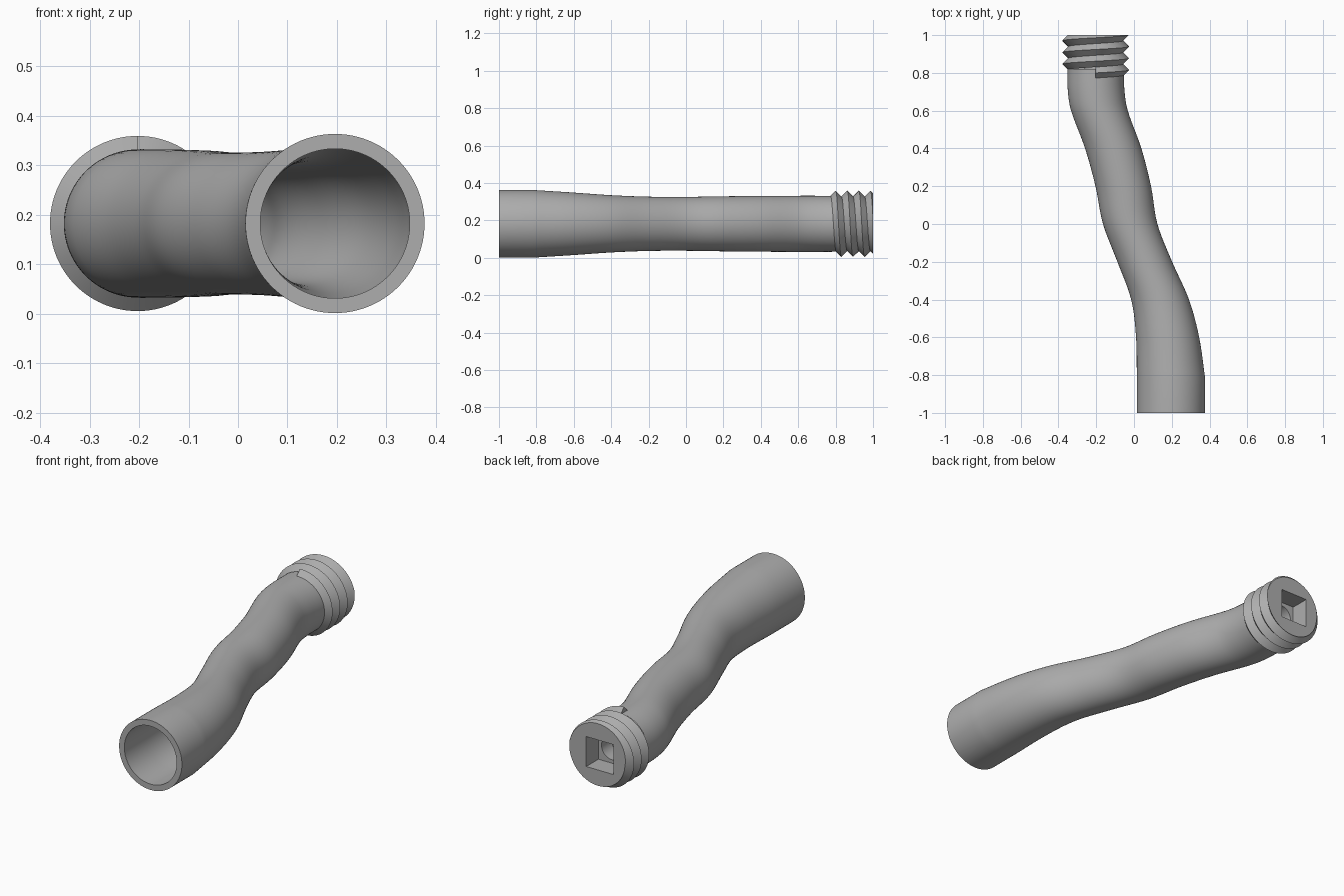
import bpy, bmesh, math

if "Cube" in bpy.data.objects:
    bpy.data.objects.remove(bpy.data.objects["Cube"], do_unlink=True)

N = 96                        # points around every ring
ZC, END_X = 0.182, -0.203     # axis height, axis x at the threaded end
WALL = 0.03

grey = bpy.data.materials.new("plain grey")
grey.use_nodes = True
colour = (0.42, 0.42, 0.42, 1)
grey.diffuse_color = colour
grey.node_tree.nodes["Principled BSDF"].inputs["Base Color"].default_value = colour


def ring(bm, y, cx, radius):
    """Ring across y; radius is a number or a function of the angle."""
    f = radius if callable(radius) else lambda a: radius
    angles = [2 * math.pi * i / N for i in range(N)]
    return [bm.verts.new((cx + f(a) * math.cos(a), y, ZC + f(a) * math.sin(a)))
            for a in angles]


def loft(bm, rings):
    for a, b in zip(rings, rings[1:]):
        for i in range(N):
            j = (i + 1) % N
            bm.faces.new((a[i], a[j], b[j], b[i]))


def finish(bm, name, angle):
    bmesh.ops.remove_doubles(bm, verts=bm.verts, dist=0.00001)
    bmesh.ops.recalc_face_normals(bm, faces=bm.faces)
    mesh = bpy.data.meshes.new(name)
    bm.to_mesh(mesh)
    bm.free()
    mesh.materials.append(grey)
    obj = bpy.data.objects.new(name, mesh)
    bpy.context.collection.objects.link(obj)
    bpy.ops.object.select_all(action="DESELECT")
    obj.select_set(True)
    bpy.context.view_layer.objects.active = obj
    bpy.ops.object.shade_smooth_by_angle(angle=math.radians(angle))
    return obj


# Tube stations: y, centre x, outer radius
STATIONS = [(-0.82, 0.196, 0.181), (-0.6, 0.178, 0.167), (-0.4, 0.138, 0.153),
            (-0.2, 0.057, 0.145), (0.0, -0.020, 0.144), (0.2, -0.057, 0.147),
            (0.4, -0.110, 0.149), (0.6, -0.183, 0.15), (0.7, -0.2, 0.15),
            (0.82, END_X, 0.149)]


def slope(i, k):
    a, b = STATIONS[max(i - 1, 0)], STATIONS[min(i + 1, len(STATIONS) - 1)]
    return (b[k] - a[k]) / (b[0] - a[0])


def path():
    """Smooth samples through the stations, with the straight socket first."""
    out = [(-1.0, 0.196, 0.181)]
    steps = 6
    for i in range(len(STATIONS) - 1):
        p, q = STATIONS[i], STATIONS[i + 1]
        h = q[0] - p[0]
        for s in range(steps):
            t = s / steps
            vals = [(2*t**3 - 3*t**2 + 1) * p[k] + (t**3 - 2*t**2 + t) * h * slope(i, k)
                    + (3*t**2 - 2*t**3) * q[k] + (t**3 - t**2) * h * slope(i + 1, k)
                    for k in (1, 2)]
            out.append((p[0] + t * h, *vals))
    return out + [STATIONS[-1]]


# Hollow curved tube with a narrow hole behind the threaded end
HOLE, FLOOR_Y = 0.06, 0.9
samples = path()
bm = bmesh.new()
outer = [ring(bm, y, x, r) for y, x, r in reversed(samples)]
inner = [ring(bm, y, x, r - WALL) for y, x, r in samples]
hole = [ring(bm, y, END_X, HOLE) for y in (0.82, FLOOR_Y)]
loft(bm, outer + inner + hole)
finish(bm, "curved_tube", 35)

# Helical thread, clipped flat at the end
PITCH, PEAK_Y, PEAK_R, ROOT_R = 0.062, 0.80, 0.177, 0.146


def thread_radius(dist):
    """Radius at a distance along y from the nearest peak."""
    return PEAK_R - (PEAK_R - ROOT_R) * min(abs(dist) / (PITCH / 2), 1)


def turn(a):
    """Part of a turn from the top, going clockwise from the front."""
    return ((math.pi / 2 - a) / (2 * math.pi)) % 1.0


def end_radius(a):
    d = (1.0 - PEAK_Y - PITCH * turn(a)) % PITCH
    return thread_radius(min(d, PITCH - d))


bm = bmesh.new()
rows = []
for i in range(int(4.2 * N)):
    t = i / N
    a = math.pi / 2 - 2 * math.pi * t
    peak = PEAK_Y + PITCH * t
    row = []
    for y in (peak - PITCH / 2, peak, peak + PITCH / 2):
        y = min(y, 1.0)
        r = thread_radius(y - peak)
        row.append(bm.verts.new((END_X + r * math.cos(a), y, ZC + r * math.sin(a))))
    rows.append(row)
    if peak - PITCH / 2 >= 1.0:
        break
for p, q in zip(rows, rows[1:]):
    for k in (0, 1):
        bm.faces.new((p[k], p[k + 1], q[k + 1], q[k]))
bm.faces.new(rows[0])
finish(bm, "screw_thread", 30)

# End face with a square drive socket
HALF = 0.078


def square(a):
    return HALF / max(abs(math.cos(a)), abs(math.sin(a)))


bm = bmesh.new()
loft(bm, [ring(bm, 1.0, END_X, end_radius), ring(bm, 1.0, END_X, square),
          ring(bm, FLOOR_Y, END_X, square), ring(bm, FLOOR_Y, END_X, HOLE)])
finish(bm, "drive_socket", 30)
